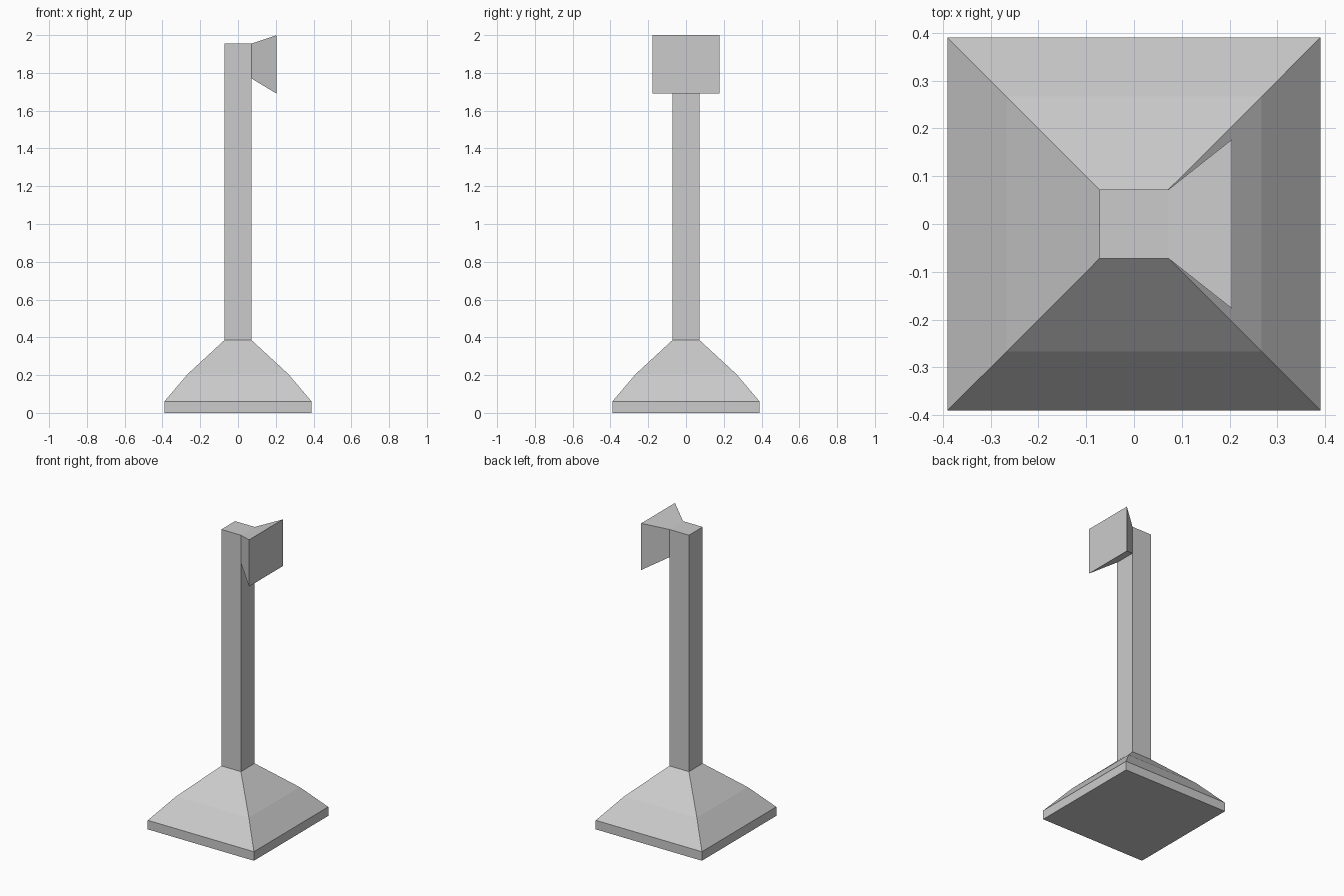
import bpy
import bmesh

cube = bpy.data.objects.get("Cube")
if cube:
    bpy.data.objects.remove(cube, do_unlink=True)

grey = bpy.data.materials.new("plain_grey")
grey.use_nodes = True
colour = (0.6, 0.6, 0.6, 1)
grey.diffuse_color = colour
grey.node_tree.nodes["Principled BSDF"].inputs["Base Color"].default_value = colour


def loft(name, rings, cap_start=True, cap_end=True):
    """Join a series of four-cornered rings into one flat-shaded part."""
    bm = bmesh.new()
    loops = [[bm.verts.new(p) for p in ring] for ring in rings]
    for a, b in zip(loops, loops[1:]):
        for i in range(4):
            j = (i + 1) % 4
            bm.faces.new((a[i], a[j], b[j], b[i]))
    if cap_start:
        bm.faces.new(loops[0][::-1])
    if cap_end:
        bm.faces.new(loops[-1])
    mesh = bpy.data.meshes.new(name)
    bm.to_mesh(mesh)
    bm.free()
    mesh.materials.append(grey)
    obj = bpy.data.objects.new(name, mesh)
    bpy.context.collection.objects.link(obj)
    return obj


def level(half, z):
    """Horizontal square ring."""
    return [(-half, -half, z), (half, -half, z), (half, half, z), (-half, half, z)]


def upright(x, half, low, high):
    """Vertical rectangular ring facing +x."""
    return [(x, -half, low), (x, half, low), (x, half, high), (x, -half, high)]


POST = 0.072
SHOULDER = 0.385
TOP = 1.955

# Square plinth with a two-slope pyramid foot
loft("base", [level(0.39, 0), level(0.39, 0.06), level(0.267, 0.205),
              level(POST, SHOULDER)], cap_end=False)

# Tall square post
loft("post", [level(POST, SHOULDER), level(POST, TOP)], cap_start=False)

# Flared head on the left side of the post
loft("flared_head", [upright(POST, POST, 1.77, TOP),
                     upright(0.205, 0.177, 1.69, 2.0)], cap_start=False)
